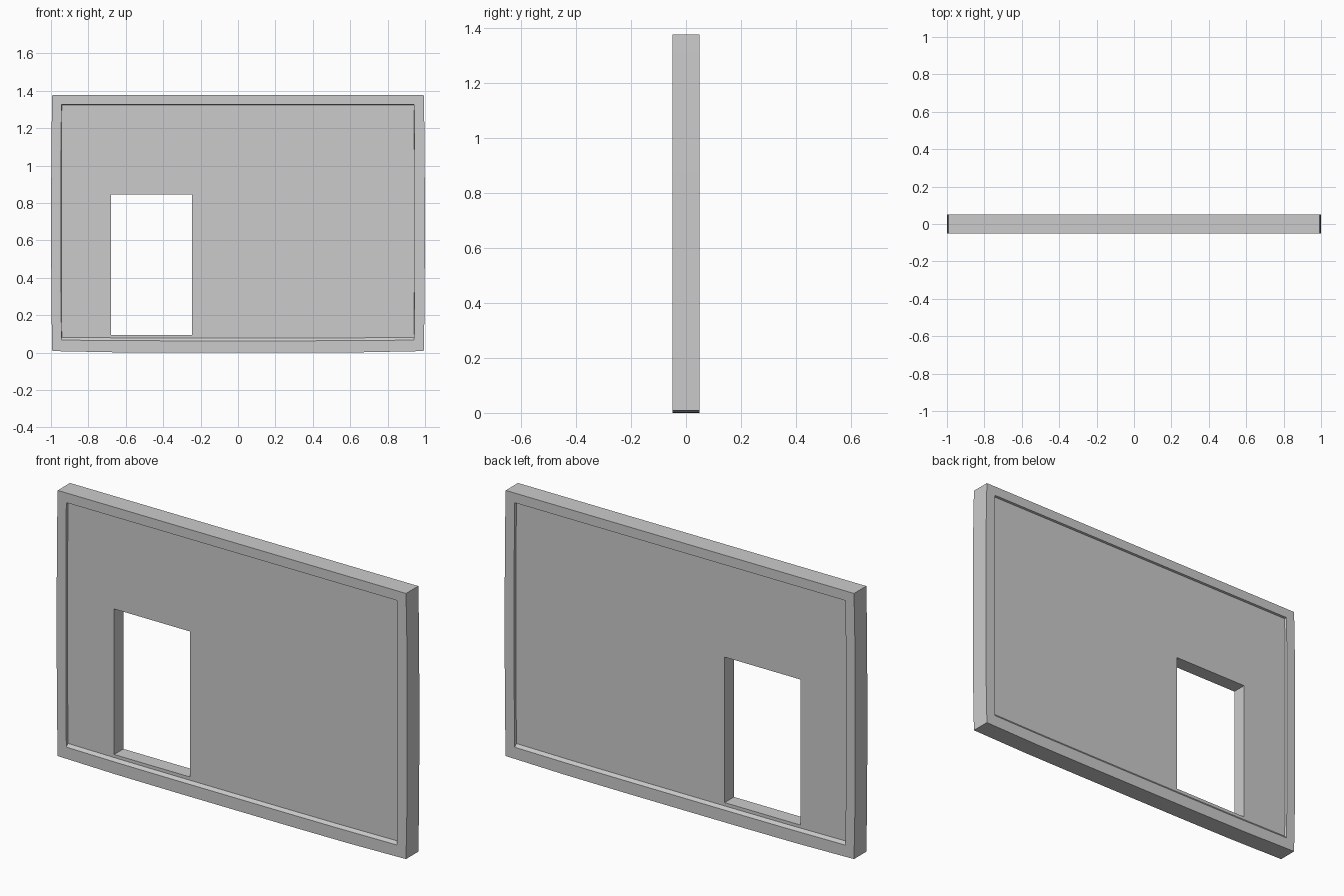
import bpy, bmesh

if "Cube" in bpy.data.objects:
    bpy.data.objects.remove(bpy.data.objects["Cube"])

bm = bmesh.new()


def bowed(x0, x1, z0, z1, bow, n=6):
    """Rectangle outline (x, z) with slightly bulging sides and bottom edge."""
    pts = []
    f = lambda t: bow * (1 - (2 * t - 1) ** 4)
    for i in range(n):
        t = i / n
        pts.append((x0 + (x1 - x0) * t, z0 - f(t)))
    for i in range(n):
        t = i / n
        pts.append((x1 + f(t) * 0.7, z0 + (z1 - z0) * t))
    pts.append((x1, z1))
    for i in range(n):
        t = i / n
        pts.append((x0 - f(t) * 0.7, z1 + (z0 - z1) * t))
    return pts


def loop(pts, y):
    return [bm.verts.new((x, y, z)) for x, z in pts]


def bridge(a, b):
    n = len(a)
    for i in range(n):
        j = (i + 1) % n
        bm.faces.new((a[i], a[j], b[j], b[i]))


def edges(vs):
    return [bm.edges.get((vs[i], vs[(i + 1) % len(vs)])) or
            bm.edges.new((vs[i], vs[(i + 1) % len(vs)])) for i in range(len(vs))]


outer = bowed(-0.993, 0.993, 0.008, 1.377, 0.008)
inner = bowed(-0.944, 0.942, 0.067, 1.327, 0.004)
panel = bowed(-0.942, 0.940, 0.082, 1.325, 0.004)
door = [(-0.68, 0.095), (-0.247, 0.095), (-0.247, 0.845), (-0.68, 0.845)]

# Both faces: raised border, small step, recessed panel around the doorway
rims, jambs = [], []
for s in (-1, 1):
    o, i, p = loop(outer, 0.05 * s), loop(inner, 0.05 * s), loop(panel, 0.038 * s)
    d = loop(door, 0.038 * s)
    bridge(o, i)
    bridge(i, p)
    bmesh.ops.triangle_fill(bm, use_beauty=True, edges=edges(p) + edges(d),
                            normal=(0, s, 0))
    rims.append(o)
    jambs.append(d)

# Outer edge of the wall and the sides of the doorway
bridge(*rims)
bridge(*jambs)
bmesh.ops.recalc_face_normals(bm, faces=bm.faces)

mesh = bpy.data.meshes.new("wall_with_doorway")
bm.to_mesh(mesh)
bm.free()
wall = bpy.data.objects.new("wall_with_doorway", mesh)
bpy.context.collection.objects.link(wall)
bpy.context.view_layer.objects.active = wall
wall.select_set(True)
bpy.ops.object.shade_smooth_by_angle(angle=0.6)
